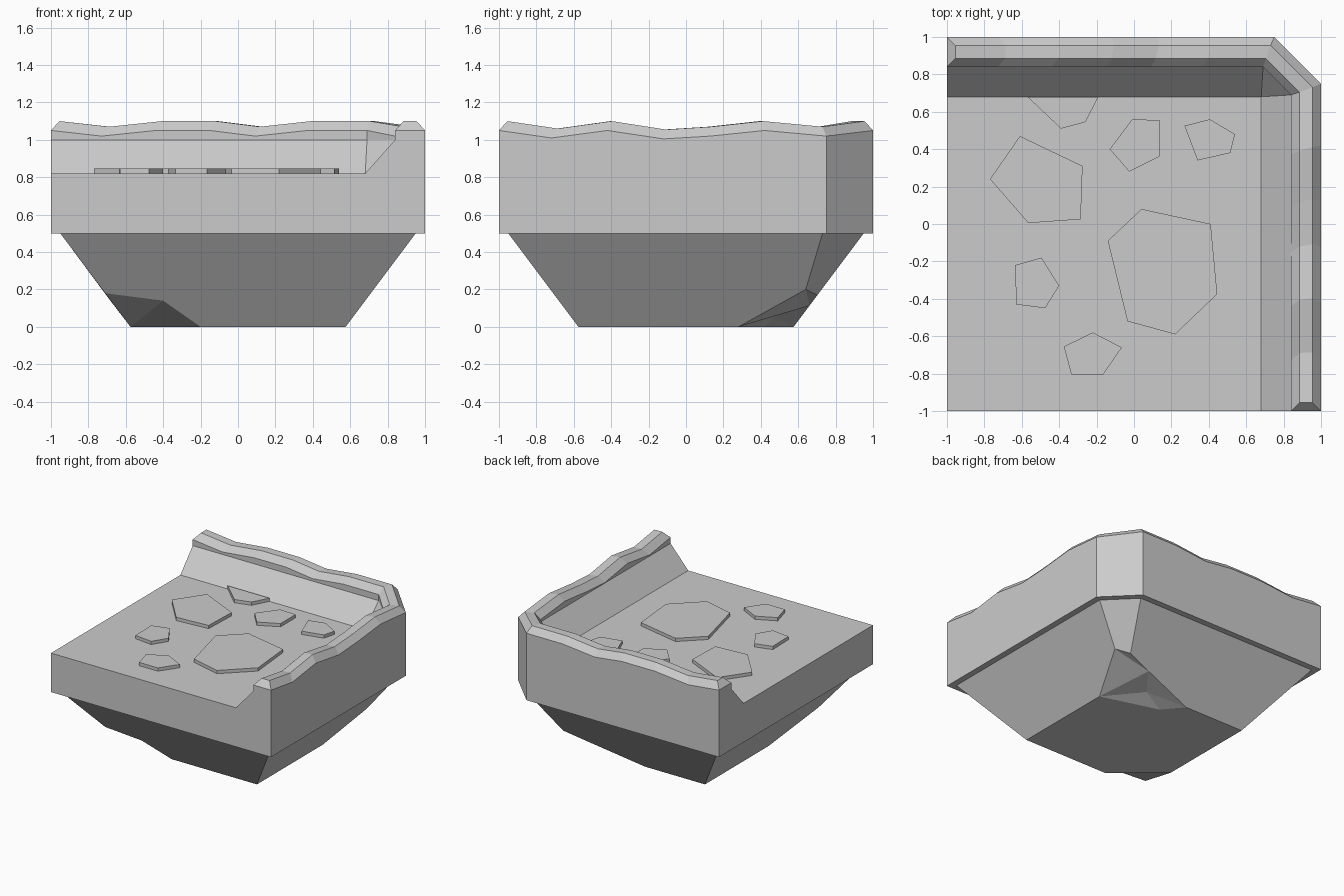
import bpy, bmesh

if "Cube" in bpy.data.objects:
    bpy.data.objects.remove(bpy.data.objects["Cube"])


def make_object(name, verts, faces):
    bm = bmesh.new()
    vs = [bm.verts.new(v) for v in verts]
    for f in faces:
        bm.faces.new([vs[i] for i in f])
    bmesh.ops.remove_doubles(bm, verts=bm.verts, dist=1e-5)
    bmesh.ops.recalc_face_normals(bm, faces=bm.faces)
    mesh = bpy.data.meshes.new(name)
    bm.to_mesh(mesh)
    bm.free()
    obj = bpy.data.objects.new(name, mesh)
    bpy.context.collection.objects.link(obj)
    return obj


# Slab with worn walls: one cross-section swept along the back and right edges.
# Rows: offset, free end, corner end, height, how much the wear applies
ROWS = [(1, -1, .75, .5, 0), (1, -1, .75, 1.05, 1), (.955, -.955, .73, 1.1, 1),
        (.885, -.955, .705, 1.1, 1), (.84, -1, .69, 1.05, 1),
        (.84, -1, .69, 1.0, 0), (.68, -1, .68, .82, 0)]
STEPS = [-1, -.72, -.42, -.12, .13, .42, .75]
BACK_WEAR = [0, .03, 0, 0, .03, 0, 0]
RIGHT_WEAR = [0, .04, 0, .045, .03, 0, .03]


def wall_points(wear, swap):
    stations = []
    for s, d in zip(STEPS, wear):
        t = (s + 1) / 1.75
        ring = []
        for off, a, b, z, k in ROWS:
            along = a + (b - a) * t
            x, y = (off, along) if swap else (along, off)
            ring.append((x, y, z - k * d))
        stations.append(ring)
    return stations


stations = wall_points(BACK_WEAR, False) + wall_points(RIGHT_WEAR, True)[::-1]
n, m = len(ROWS), len(stations)
verts = [p for ring in stations for p in ring]
verts += [(-1, -1, .5), (-1, -1, .82)]
low, high = n * m, n * m + 1
faces = []
for i in range(m - 1):
    for j in range(n - 1):
        quad = [i * n + j, i * n + j + 1, (i + 1) * n + j + 1, (i + 1) * n + j]
        if i == m // 2 - 1 and j == n - 2:      # mitred floor corner
            verts_corner = (i + 1) * n + j + 1
            quad = [i * n + j, i * n + j + 1, (i + 1) * n + j]
        faces.append(quad)
# Share the single floor corner between the two runs
first, second = (m // 2 - 1) * n + n - 1, (m // 2) * n + n - 1
faces = [[first if v == second else v for v in f] for f in faces]
for e in (0, (m - 1) * n):                       # wall ends and their bevels
    faces.append([e + 1, e + 2, e + 3, e + 4])
    faces.append([e, e + 1, e + 4, e + 5, e + 6, high, low])
faces.append([i * n for i in range(m)] + [low])
faces.append([i * n + n - 1 for i in range(m) if i != m // 2] + [high])
slab = make_object("walled_slab", verts, faces)
bm = bmesh.new()
bm.from_mesh(slab.data)
bmesh.ops.delete(bm, geom=[v for v in bm.verts if not v.link_faces], context='VERTS')
bm.to_mesh(slab.data)
bm.free()

# Tapered rock base with a chipped front-left and back-right corner
P = {
    'FL': (-.95, -.95, .5), 'FR': (.95, -.95, .5), 'CR': (.95, .73, .5),
    'CB': (.73, .95, .5), 'BL': (-.95, .95, .5),
    'fr': (.575, -.575, 0), 'bl': (-.575, .575, 0),
    'S': (-.2, -.575, 0), 'T': (-.575, -.25, 0), 'F': (-.4, -.68, .14),
    'C': (-.71, -.71, .18), 'L': (-.69, -.37, .15),
    'R': (.575, .28, 0), 'P1': (.725, .64, .2), 'P2': (.624, .703, .17),
    'K': (.41, .66, .113), 'E': (-.03, .575, 0), 'B': (.1, .42, 0),
    'I': (.28, .48, .06),
}
BASE_FACES = ["FL FR CR CB BL", "S fr R B E bl T", "FL FR fr S F C",
              "FR CR P1 R fr", "CR CB P2 P1", "CB BL bl E K P2", "BL FL C L T bl",
              "S F T", "F C T", "C L T",
              "P1 P2 K", "R P1 K", "R K I", "R I B", "I K E", "I E B"]
keys = list(P)
make_object("rock_base", list(P.values()),
            [[keys.index(k) for k in f.split()] for f in BASE_FACES])

# Flat paving stones, slightly raised above the floor
STONES = [
    [(-.57, .68), (-.39, .51), (-.26, .545), (-.19, .68)],
    [(-.61, .47), (-.77, .24), (-.565, .005), (-.285, .025), (-.275, .31)],
    [(-.01, .56), (-.13, .4), (-.025, .28), (.135, .36), (.135, .555)],
    [(.27, .525), (.34, .34), (.515, .38), (.54, .48), (.405, .56)],
    [(.04, .08), (-.14, -.09), (-.035, -.52), (.22, -.59), (.445, -.375), (.41, 0)],
    [(-.635, -.22), (-.63, -.43), (-.475, -.45), (-.4, -.33), (-.495, -.18)],
    [(-.375, -.655), (-.335, -.805), (-.165, -.805), (-.065, -.66), (-.22, -.58)],
]
for i, outline in enumerate(STONES, 1):
    c = len(outline)
    pts = [(x, y, z) for z in (.815, .847) for x, y in outline]
    sides = [[k, (k + 1) % c, c + (k + 1) % c, c + k] for k in range(c)]
    make_object(f"paving_stone_{i}", pts,
                sides + [list(range(c)), list(range(c, 2 * c))])
